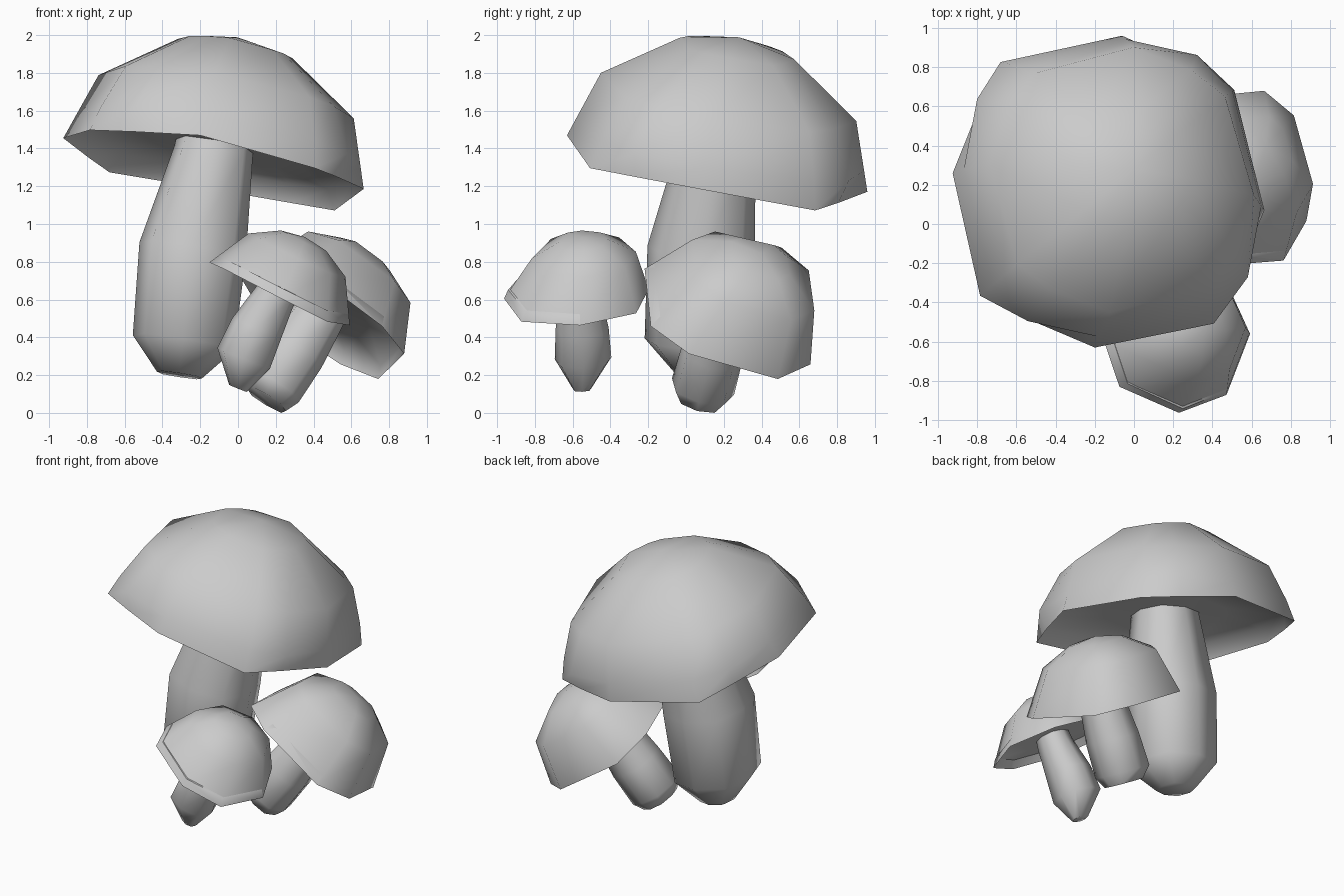
import bpy, bmesh, math
from mathutils import Vector

if "Cube" in bpy.data.objects:
    bpy.data.objects.remove(bpy.data.objects["Cube"])

grey = bpy.data.materials.new("mushroom_grey")
grey.diffuse_color = (0.6, 0.6, 0.6, 1)
grey.use_nodes = True
grey.node_tree.nodes["Principled BSDF"].inputs["Base Color"].default_value = grey.diffuse_color


def skin(name, rings):
    """Join rings of points (a one-point ring is a tip) into a closed smooth object."""
    bm = bmesh.new()
    loops = [[bm.verts.new(p) for p in ring] for ring in rings]
    for a, b in zip(loops, loops[1:]):
        n = max(len(a), len(b))
        for i in range(n):
            j = (i + 1) % n
            if len(a) == 1:
                bm.faces.new((a[0], b[i], b[j]))
            elif len(b) == 1:
                bm.faces.new((a[i], a[j], b[0]))
            else:
                bm.faces.new((a[i], a[j], b[j], b[i]))
    for end in (loops[0], loops[-1]):
        if len(end) > 2:
            bm.faces.new(end)
    bmesh.ops.recalc_face_normals(bm, faces=bm.faces)
    mesh = bpy.data.meshes.new(name)
    bm.to_mesh(mesh)
    bm.free()
    mesh.materials.append(grey)
    ob = bpy.data.objects.new(name, mesh)
    bpy.context.collection.objects.link(ob)
    bpy.ops.object.select_all(action='DESELECT')
    ob.select_set(True)
    bpy.context.view_layer.objects.active = ob
    bpy.ops.object.shade_smooth_by_angle(angle=math.radians(60))
    return ob


def basis(axis, hint):
    n = Vector(axis).normalized()
    e1 = Vector(hint)
    e1 = (e1 - n * e1.dot(n)).normalized()
    return n, e1, n.cross(e1)


def quarters(pattern):
    return [(a + 90 * q, k, h) for q in range(4) for a, k, h in pattern]


# Outlines round a cap: angle, radius factor, height offset factor
BIG_RIM = quarters([(0, 1.0, 0.0), (45, 1.06, -0.045), (63, 0.97, -0.025)])
BIG_LIP = quarters([(0, 0.955, 0.0), (45, 1.0, 0.0), (63, 1.02, 0.0)])
FRONT_RIM = [(0, 1.02, 0), (48, 1.02, -0.03), (90, 0.96, 0), (135, 1.0, 0),
             (180, 1.02, 0), (215, 1.02, 0.03), (270, 0.96, 0), (312, 1.03, -0.04)]
RIGHT_RIM = quarters([(0, 1.0, 0.0), (59, 1.0, -0.03)])


def cap(name, centre, axis, side, r, rim, dome, recess, shift=0.0, lip=None):
    """Angular rim, dome profile [(radius, height)...] and flat sunken underside."""
    c = Vector(centre)
    n, e1, e2 = basis(axis, side)

    def ring(rad, h, wave, outline=rim, dy=0.0):
        pts = []
        for ang, k, dh in outline:
            t = math.radians(ang)
            f = rad * (1 + (k - 1) * wave)
            pts.append(c + (e1 * math.cos(t) + e2 * math.sin(t)) * f
                       + n * (h + dh * r * wave) + Vector((0, dy, 0)))
        return pts

    rings = [[c + n * recess], ring(r * 0.5, recess, 0),
             ring(r * 0.93, recess, 0.8), ring(r, 0, 1)]
    if lip:
        rings.append(ring(r, 0.11, 1, lip))
    for rad, h in dome:
        rings.append(ring(rad, h, 0.3, rim, shift) if rad
                     else [c + n * h + Vector((0, shift, 0))])
    skin(name, rings)


def stem(name, path, sides=8):
    """Slightly square rings along a leaning path of (x, y, z, radius)."""
    n, e1, e2 = basis(Vector(path[-1][:3]) - Vector(path[0][:3]), (1, 0, 0))
    rings = []
    for x, y, z, r in path:
        ring = []
        for i in range(sides):
            t = 2 * math.pi * i / sides
            f = r * (1.08 if i % 2 else 1.0)
            ring.append(Vector((x, y, z)) + (e1 * math.cos(t) + e2 * math.sin(t)) * f)
        rings.append(ring)
    skin(name, rings)


# Large mushroom
cap("large_cap", (-0.13, 0.165, 1.32), (0.184, 0.166, 0.97), (0.795, -0.095, -0.135),
    0.812, BIG_RIM, [(0.69, 0.365), (0.31, 0.628), (0, 0.69)], 0.09, lip=BIG_LIP)
stem("large_stem", [(-0.31, 0.06, 0.2, 0.12), (-0.29, 0.05, 0.37, 0.27),
                    (-0.24, 0.08, 0.86, 0.285), (-0.13, 0.16, 1.38, 0.21),
                    (-0.11, 0.18, 1.5, 0.2)])

# Small front mushroom
cap("front_cap", (0.22, -0.58, 0.63), (0.41, -0.05, 0.91), (0.38, 0.02, -0.17),
    0.4, FRONT_RIM, [(0.28, 0.225), (0.13, 0.31), (0, 0.33)], 0.05, 0.05)
stem("front_stem", [(0.0, -0.55, 0.13, 0.05), (0.03, -0.545, 0.29, 0.15),
                    (0.1, -0.55, 0.45, 0.14), (0.2, -0.565, 0.63, 0.11),
                    (0.23, -0.57, 0.71, 0.1)])

# Medium right mushroom
cap("right_cap", (0.45, 0.22, 0.51), (0.52, 0.34, 0.78), (0.43, -0.2, -0.19),
    0.515, RIGHT_RIM, [(0.38, 0.28), (0.18, 0.395), (0, 0.425)], 0.06, 0.04)
stem("right_stem", [(0.15, 0.075, 0.07, 0.12), (0.175, 0.09, 0.14, 0.17),
                    (0.3, 0.14, 0.32, 0.165), (0.43, 0.19, 0.52, 0.14),
                    (0.49, 0.22, 0.61, 0.12)])
